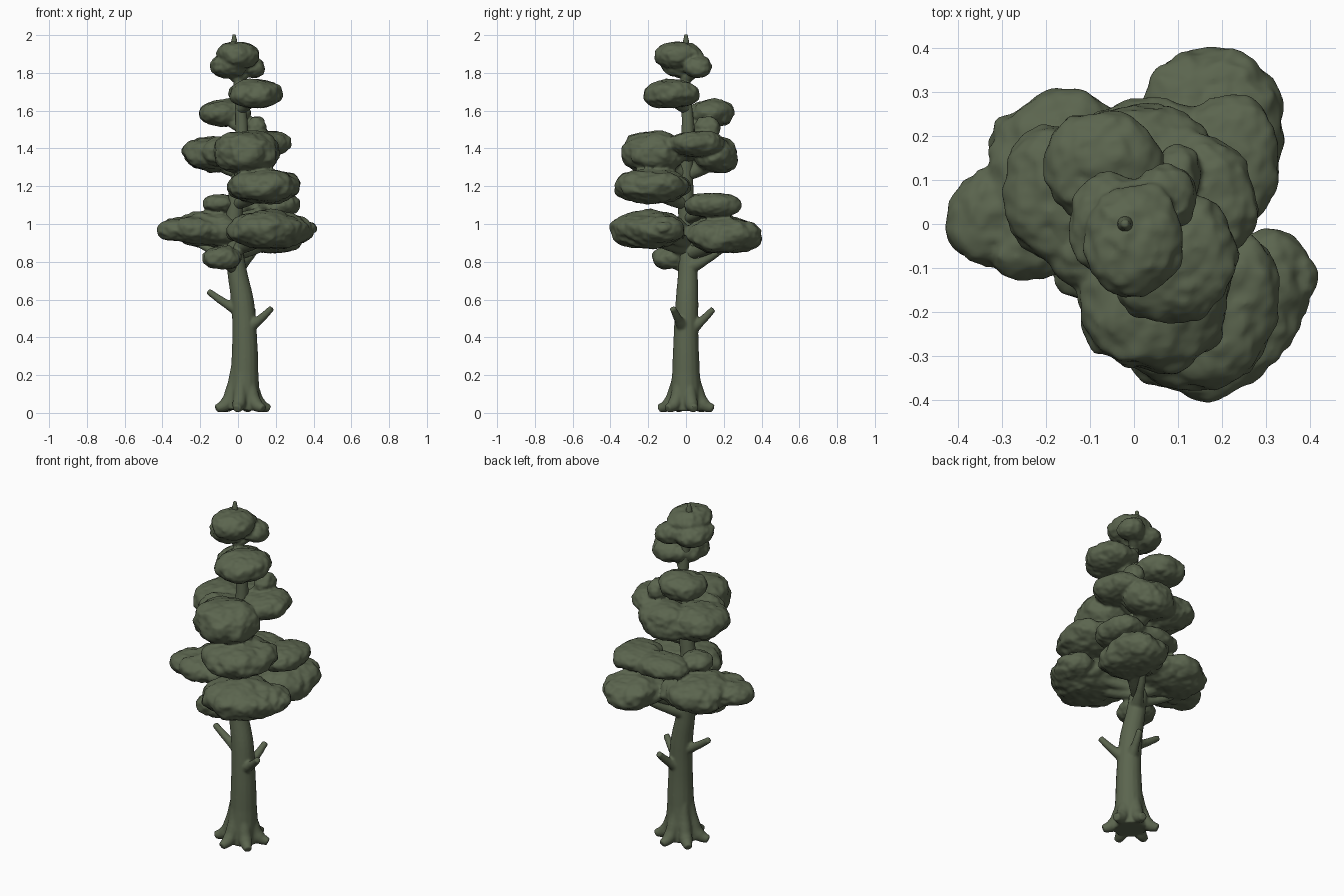
import bpy, math
from mathutils import Vector, noise

if "Cube" in bpy.data.objects:
    bpy.data.objects.remove(bpy.data.objects["Cube"])

mat = bpy.data.materials.new("dark moss green")
mat.use_nodes = True
COLOUR = (0.105, 0.13, 0.077, 1)
mat.diffuse_color = COLOUR
mat.node_tree.nodes["Principled BSDF"].inputs["Base Color"].default_value = COLOUR


def tube(points, sides=4):
    """Smooth tapered limb through (x, y, z, radius) points."""
    curve = bpy.data.curves.new("limb", "CURVE")
    curve.dimensions = "3D"
    curve.bevel_depth = 1
    curve.bevel_resolution = sides
    curve.use_fill_caps = True
    curve.resolution_u = 6
    spline = curve.splines.new("BEZIER")
    spline.bezier_points.add(len(points) - 1)
    for bp, (x, y, z, r) in zip(spline.bezier_points, points):
        bp.co = (x, y, z)
        bp.radius = r
        bp.handle_left_type = bp.handle_right_type = "AUTO"
    obj = bpy.data.objects.new("limb", curve)
    bpy.context.collection.objects.link(obj)
    bpy.ops.object.select_all(action="DESELECT")
    obj.select_set(True)
    bpy.context.view_layer.objects.active = obj
    bpy.ops.object.convert(target="MESH")
    return bpy.context.object


def pad(centre, size, square=0.82):
    """Lumpy flattened cushion of needles."""
    bpy.ops.mesh.primitive_ico_sphere_add(subdivisions=5, radius=1)
    obj = bpy.context.object
    c, s = Vector(centre), Vector(size)
    for v in obj.data.vertices:
        n = v.co.normalized()
        # fuller top and sides than a plain ellipsoid
        q = Vector([math.copysign(abs(a) ** square, a) for a in n])
        q *= (1 / q.length) ** 0.5
        p = Vector([q[i] * s[i] for i in range(3)])
        w = p + c
        swell = noise.noise(w * 9) * 0.13 + noise.noise(w * 22) * 0.07
        grain = noise.noise(w * 45) * 0.007
        v.co = c + p * (1 + swell) + n * grain
    return obj


def fuse(name, parts, voxel, smoothing):
    """Grow the parts together into one continuous skin."""
    bpy.ops.object.select_all(action="DESELECT")
    for part in parts:
        part.select_set(True)
    bpy.context.view_layer.objects.active = parts[0]
    bpy.ops.object.join()
    obj = bpy.context.object
    obj.name = name
    obj.data.materials.clear()
    obj.data.materials.append(mat)
    remesh = obj.modifiers.new("remesh", "REMESH")
    remesh.mode = "VOXEL"
    remesh.voxel_size = voxel
    remesh.use_smooth_shade = True
    smooth = obj.modifiers.new("smooth", "SMOOTH")
    smooth.iterations = smoothing
    for modifier in (remesh, smooth):
        bpy.ops.object.modifier_apply(modifier=modifier.name)


# Trunk
TRUNK = [(0.025, 0, 0.015, 0.088), (0.03, 0, 0.1, 0.084), (0.035, 0, 0.22, 0.073),
         (0.035, 0, 0.4, 0.066), (0.025, 0.005, 0.58, 0.061), (-0.005, 0.01, 0.75, 0.052),
         (-0.025, 0.01, 0.9, 0.047), (-0.015, 0, 1.1, 0.043), (0.01, 0, 1.3, 0.039),
         (0.02, 0.01, 1.5, 0.034), (0.005, 0, 1.7, 0.026), (-0.015, 0, 1.88, 0.022),
         (-0.02, 0, 1.95, 0.02), (-0.02, 0, 2.005, 0.01)]
wood = [tube(TRUNK, 6)]

# Roots
for i in range(6):
    a = math.radians(60 * i + 18)
    dx, dy = math.cos(a), math.sin(a)
    wood.append(tube([(0.025 + dx * d, dy * d, z, r) for d, z, r in
                      ((0.04, 0.24, 0.025), (0.062, 0.11, 0.036),
                       (0.095, 0.045, 0.036), (0.148, 0.022, 0.021))]))

# Broken branch stubs
STUBS = [((0.03, 0, 0.53), (-0.16, 0.01, 0.645)),
         ((0.05, -0.01, 0.45), (0.18, -0.07, 0.555)),
         ((0.04, 0.02, 0.44), (0.08, 0.145, 0.55)),
         ((0, 0.02, 0.77), (0.1, 0.2, 0.87)),
         ((0, 0, 0.81), (-0.22, 0.06, 0.9))]
for start, end in STUBS:
    s, e = Vector(start), Vector(end)
    m = s.lerp(e, 0.5) - Vector((0, 0, 0.008))
    wood.append(tube([(*s, 0.04), (*m, 0.023), (*e, 0.017)]))

# Foliage pads: centre, size
PADS = [
    # lowest tier
    ((-0.15, 0.10, 0.97), (0.19, 0.195, 0.095)),
    ((-0.31, 0.02, 0.97), (0.115, 0.12, 0.06)),
    ((-0.23, -0.03, 0.97), (0.12, 0.095, 0.07)),
    ((0.16, -0.20, 0.97), (0.21, 0.19, 0.10)),
    ((0.30, -0.13, 0.97), (0.10, 0.115, 0.07)),
    ((0.36, -0.125, 0.98), (0.06, 0.055, 0.035)),
    ((0.175, 0.205, 0.94), (0.165, 0.195, 0.095)),
    ((-0.08, -0.08, 0.82), (0.105, 0.10, 0.06)),
    # second tier
    ((0.21, 0.14, 1.10), (0.12, 0.15, 0.065)),
    ((0.03, 0.18, 1.10), (0.16, 0.105, 0.06)),
    ((-0.10, 0.04, 1.11), (0.085, 0.09, 0.045)),
    ((0.14, -0.18, 1.20), (0.195, 0.195, 0.09)),
    # third tier
    ((0.04, -0.165, 1.38), (0.18, 0.17, 0.11)),
    ((-0.135, 0.07, 1.37), (0.15, 0.16, 0.095)),
    ((-0.07, -0.05, 1.38), (0.12, 0.12, 0.08)),
    ((0.02, 0.155, 1.365), (0.15, 0.12, 0.10)),
    ((0.16, 0.05, 1.425), (0.12, 0.14, 0.068)),
    # upper pads
    ((-0.07, 0.13, 1.585), (0.135, 0.125, 0.07)),
    ((0.10, 0.11, 1.51), (0.05, 0.07, 0.06)),
    ((0.09, -0.08, 1.69), (0.14, 0.15, 0.075)),
    ((0.0, -0.04, 1.89), (0.11, 0.125, 0.072)),
    ((-0.05, -0.01, 1.835), (0.10, 0.125, 0.062)),
    ((0.07, 0.06, 1.83), (0.075, 0.075, 0.055)),
]


def trunk_at(z):
    for a, b in zip(TRUNK, TRUNK[1:]):
        if a[2] <= z <= b[2]:
            return Vector(a[:3]).lerp(Vector(b[:3]), (z - a[2]) / (b[2] - a[2]))


# Each pad flares out of a limb rising from the trunk
crown = []
for centre, size in PADS:
    crown.append(pad(centre, size))
    c = Vector(centre)
    s = trunk_at(c.z - size[2] * 1.1)
    m = s.lerp(c, 0.5) - Vector((0, 0, 0.01))
    flare = min(size) * 0.65
    crown.append(tube([(*s, 0.03), (*m, 0.7 * flare), (*c, flare)]))

fuse("trunk", wood, 0.007, 4)
fuse("foliage", crown, 0.0075, 2)
